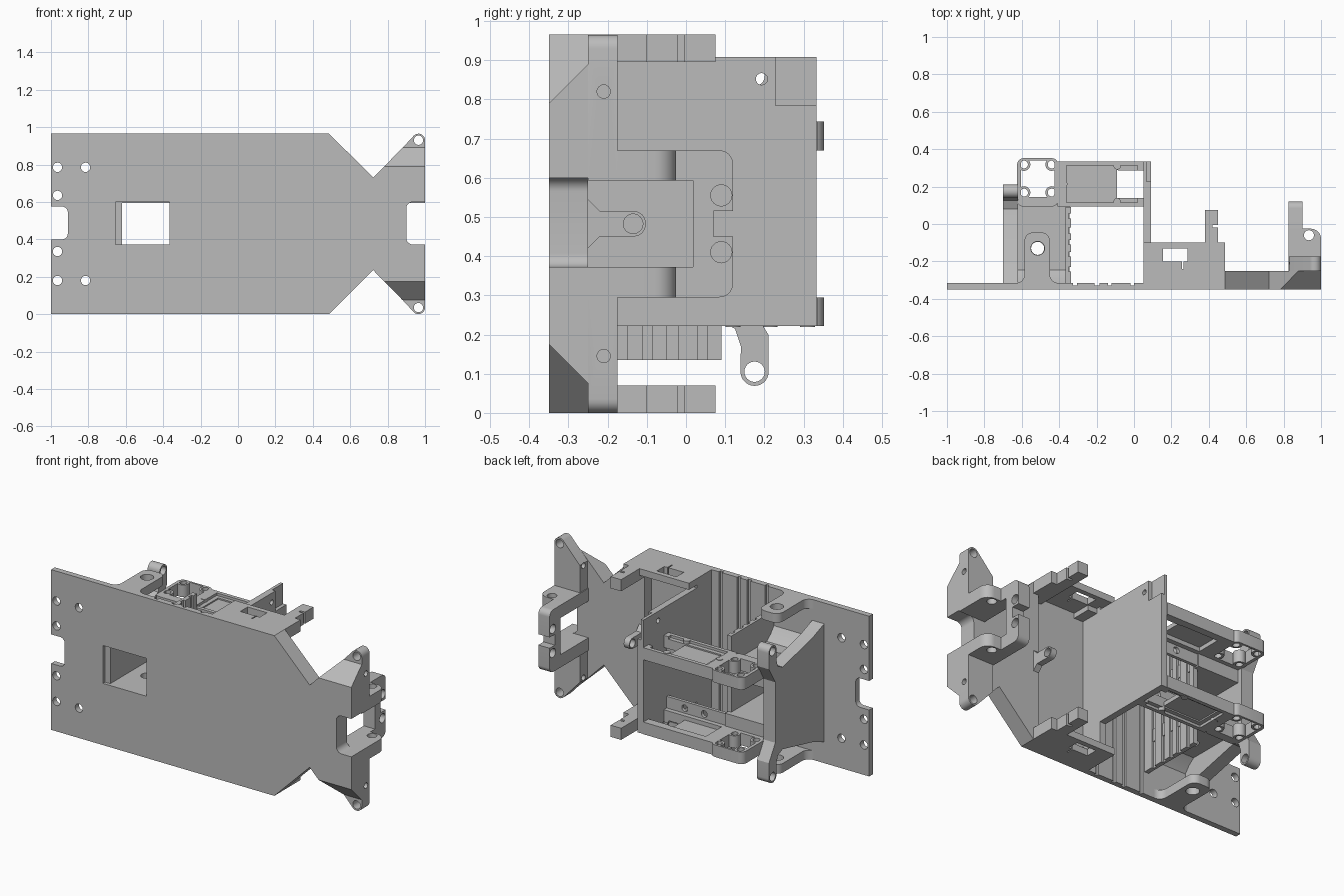
import bpy, bmesh, math
from mathutils import Vector

cube = bpy.data.objects.get("Cube")
if cube:
    bpy.data.objects.remove(cube, do_unlink=True)

H = 0.965  # full height; most parts are mirrored about its middle

grey = bpy.data.materials.new("plain grey")
grey.use_nodes = True
COLOR = (0.5, 0.5, 0.5, 1)
grey.diffuse_color = COLOR
grey.node_tree.nodes["Principled BSDF"].inputs["Base Color"].default_value = COLOR

ORDER = {"x": lambda u, v, w: (w, u, v),
         "y": lambda u, v, w: (u, w, v),
         "z": lambda u, v, w: (u, v, w)}


def prism(name, axis, pts, lo, hi):
    """Extrude a 2D outline along an axis; outline uses the other two axes in order."""
    bm = bmesh.new()
    place = ORDER[axis]
    a = [bm.verts.new(place(u, v, lo)) for u, v in pts]
    b = [bm.verts.new(place(u, v, hi)) for u, v in pts]
    bm.faces.new(a)
    bm.faces.new(b)
    for i in range(len(pts)):
        j = (i + 1) % len(pts)
        bm.faces.new((a[i], a[j], b[j], b[i]))
    bmesh.ops.recalc_face_normals(bm, faces=bm.faces)
    mesh = bpy.data.meshes.new(name)
    bm.to_mesh(mesh)
    bm.free()
    mesh.materials.append(grey)
    obj = bpy.data.objects.new(name, mesh)
    bpy.context.scene.collection.objects.link(obj)
    return obj


def rect(u0, u1, v0, v1):
    return [(u0, v0), (u1, v0), (u1, v1), (u0, v1)]


def box(name, x0, x1, y0, y1, z0, z1):
    return prism(name, "z", rect(x0, x1, y0, y1), z0, z1)


def arc(u, v, r, a0, a1, n=8):
    return [(u + r * math.cos(math.radians(a0 + (a1 - a0) * i / n)),
             v + r * math.sin(math.radians(a0 + (a1 - a0) * i / n))) for i in range(n + 1)]


def circle(u, v, r):
    return arc(u, v, r, 0, 345, 23)


def rounded(u0, u1, v0, v1, r):
    return (arc(u1 - r, v1 - r, r, 0, 90) + arc(u0 + r, v1 - r, r, 90, 180)
            + arc(u0 + r, v0 + r, r, 180, 270) + arc(u1 - r, v0 + r, r, 270, 360))


def cut(obj, axis, outlines, lo=-2, hi=2):
    """Cut outlines through the object."""
    for pts in outlines:
        tool = prism("cutter", axis, pts, lo, hi)
        mod = obj.modifiers.new("cut", "BOOLEAN")
        mod.operation, mod.solver, mod.object = "DIFFERENCE", "EXACT", tool
        bpy.context.view_layer.update()
        graph = bpy.context.evaluated_depsgraph_get()
        mesh = bpy.data.meshes.new_from_object(obj.evaluated_get(graph))
        obj.modifiers.clear()
        obj.data = mesh
        bpy.data.objects.remove(tool, do_unlink=True)
    return obj


def twin(obj):
    """Copy a part to the other half of the height."""
    mesh = obj.data.copy()
    for v in mesh.vertices:
        v.co.z = H - v.co.z
    mesh.flip_normals()
    other = bpy.data.objects.new(obj.name.replace("lower", "upper"), mesh)
    bpy.context.scene.collection.objects.link(other)


WINDOW = rect(-0.655, -0.365, 0.372, 0.6)

# Main plate: thin left part with notch, screw holes and window
plate = box("base_plate_left", -1, -0.36, -0.35, -0.315, 0, H)
holes = [circle(-0.965, z, 0.025) for z in (0.18, 0.335, 0.635, 0.785)]
holes += [circle(-0.815, z, 0.025) for z in (0.18, 0.785)]
cut(plate, "y", holes + [rounded(-1.2, -0.91, 0.4, 0.575, 0.03), WINDOW])

# Main plate: ribbed middle
box("base_plate_middle", -0.36, 0.05, -0.35, -0.33, 0, H)
for x0, x1 in ((-0.36, -0.325), (-0.305, -0.21), (-0.185, -0.14), (-0.12, -0.02), (0, 0.05)):
    box("floor_rib", x0, x1, -0.33, -0.315, 0, H)
box("base_plate_bay", 0.05, 0.46, -0.35, -0.315, 0, H)

# Main plate: thick waisted right end
end = prism("base_plate_right", "y",
            [(0.45, 0), (0.487, 0), (0.723, 0.235), (0.88, 0.075), (1, 0.075), (1, H - 0.075),
             (0.88, H - 0.075), (0.723, H - 0.235), (0.487, H), (0.45, H)], -0.35, -0.25)
cut(end, "y", [rounded(0.9, 1.2, 0.372, 0.6, 0.035)])
wedge = [(-0.36, 0.185), (-0.24, 0.065), (-0.36, 0.065)]
cut(end, "x", [wedge, [(y, H - z) for y, z in wedge]], 0.75, 1.1)

# Ears at the right end
ear = prism("lower_ear", "y",
            [(0.83, 0.13)] + arc(0.965, 0.035, 0.035, 225, 360) + [(1, 0.372), (0.83, 0.372)],
            -0.25, -0.175)
cut(ear, "y", [circle(0.965, 0.035, 0.025)])
cut(ear, "x", [circle(-0.21, 0.145, 0.017)])
twin(ear)

# Hinge lugs and upright bracket at the right end
lug = prism("lower_hinge_lug", "z",
            [(0.825, -0.25), (1, -0.25)] + arc(0.945, -0.08, 0.055, 0, 90) + [(0.825, -0.025)],
            0.295, 0.372)
cut(lug, "z", [circle(0.935, -0.06, 0.027)])
twin(lug)
bracket = prism("lower_bracket_half", "x",
                [(-0.175, 0.295)] + arc(0.085, 0.33, 0.035, -90, 0)
                + [(0.12, 0.45), (0.07, 0.45), (0.07, H / 2), (0.018, H / 2),
                   (0.018, 0.372), (-0.175, 0.372)], 0.825, 0.9)
cut(bracket, "x", [circle(0.09, 0.41, 0.027)])
twin(bracket)

# Rounded tab between the side walls
tab = prism("center_tab", "x",
            [(-0.25, 0.42), (-0.22, 0.45)] + arc(-0.135, H / 2, 0.033, -90, 90)
            + [(-0.22, 0.515), (-0.25, 0.545)], 0.45, 0.487)
cut(tab, "x", [circle(-0.135, H / 2, 0.025)])

# Side walls with windows, and their arms
wall = box("lower_side_wall", 0.05, 0.38, -0.33, -0.1, 0, 0.04)
cut(wall, "z", [rect(0.155, 0.285, -0.2, -0.13), rect(0.257, 0.264, -0.24, -0.19)])
twin(wall)
twin(box("lower_wall_ledge", 0.05, 0.15, -0.33, -0.2, 0.04, 0.07))
arm = box("lower_arm", 0.38, 0.45, -0.33, 0.075, 0, 0.07)
cut(arm, "z", [rect(0.42, 0.5, -0.02, -0.005)])
twin(arm)
twin(box("lower_arm_corner", 0.45, 0.487, -0.25, -0.1, 0, 0.07))

# Tall divider wall with stepped corner
divider = box("divider_wall", 0.05, 0.09, -0.33, 0.333, 0.222, 0.908)
cut(divider, "x", [circle(0.193, 0.852, 0.015)])
cut(divider, "x", [rect(0.228, 0.4, 0.785, 1)], 0.068, 0.2)
twin(box("lower_divider_foot", 0.05, 0.09, -0.33, -0.175, 0, 0.222))

# Hollow housing around the window
twin(cut(box("lower_housing_wall", -0.655, -0.345, -0.33, 0.12, 0.295, 0.372),
         "z", [circle(-0.515, -0.13, 0.035)]))
twin(prism("lower_housing_fillet", "x", [(-0.32, 0.22), (-0.315, 0.3), (-0.24, 0.3), (-0.285, 0.265)],
           -0.62, -0.36))

# Ribbed panel on the inner side of the housing
panel = box("ribbed_panel", -0.365, -0.35, -0.33, 0.09, 0.135, 0.83)
for y0, y1 in ((-0.315, -0.255), (-0.23, -0.175), (-0.15, -0.11), (-0.085, -0.05), (-0.02, 0.03), (0.055, 0.09)):
    box("panel_rib", -0.35, -0.337, y0, y1, 0.135, 0.83)

# Curved outer wall ending in ringed ears
outer = prism("lower_outer_wall", "x",
              [(-0.33, 0.12), (-0.2, 0.17), (0.08, 0.235), (0.125, 0.215), (0.14, 0.17)]
              + arc(0.175, 0.105, 0.036, 180, 360, 14)
              + [(0.21, 0.2), (0.15, 0.3), (0.15, H / 2), (-0.33, H / 2)], -0.7, -0.62)
cut(outer, "x", [circle(0.175, 0.105, 0.026)])
twin(outer)

# Flared lugs flush with the plate edges
flared = prism("lower_plate_lug", "z",
               [(-0.66, -0.32)] + arc(-0.63, -0.27, 0.045, -90, 0)
               + arc(-0.54, -0.09, 0.045, 180, 90) + arc(-0.495, -0.09, 0.045, 90, 0)
               + arc(-0.405, -0.27, 0.045, 180, 270) + [(-0.37, -0.32)], 0, 0.055)
cut(flared, "z", [circle(-0.515, -0.13, 0.037)])
twin(flared)

# Shelves: corner mount with posts, and long framed tray
mount = prism("lower_shelf_mount", "z", rounded(-0.625, -0.405, 0.093, 0.352, 0.035), 0.222, 0.295)
cut(mount, "z", [rounded(-0.605, -0.425, 0.145, 0.34, 0.02)])
twin(mount)
for x in (-0.588, -0.44):
    for y in (0.168, 0.318):
        post = prism("lower_mount_post", "z", circle(x, y, 0.034), 0.222, 0.295)
        twin(cut(post, "z", [circle(x, y, 0.021)]))
tray = box("lower_shelf_tray", -0.41, 0.05, 0.093, 0.335, 0.222, 0.295)
cut(tray, "z", [rect(-0.09, 0.051, 0.14, 0.285), rect(-0.335, -0.085, 0.14, 0.29)])
cut(tray, "z", [rect(-0.36, 0.02, 0.115, 0.312)], 0, 0.237)
twin(tray)
twin(box("lower_tray_floor", -0.34, -0.09, 0.135, 0.295, 0.245, 0.27))
for x, y in ((-0.09, 0.31), (-0.09, 0.12), (-0.375, 0.215)):
    twin(prism("lower_tray_pin", "z", circle(x, y, 0.019), 0.219, 0.295))

# Drilled strips on the inner edges of the shelves
strip = box("lower_shelf_strip", -0.36, 0.05, 0.093, 0.112, 0.295, 0.365)
twin(cut(strip, "y", [circle(x, 0.325, 0.02) for x in (-0.07, -0.2)]))

# Smooth the round parts, keep hard edges sharp
bpy.ops.object.select_all(action="DESELECT")
parts = [o for o in bpy.context.scene.objects if o.type == "MESH" and grey.name in o.data.materials]
for o in parts:
    o.select_set(True)
bpy.context.view_layer.objects.active = parts[0]
bpy.ops.object.shade_smooth_by_angle(angle=math.radians(30))
